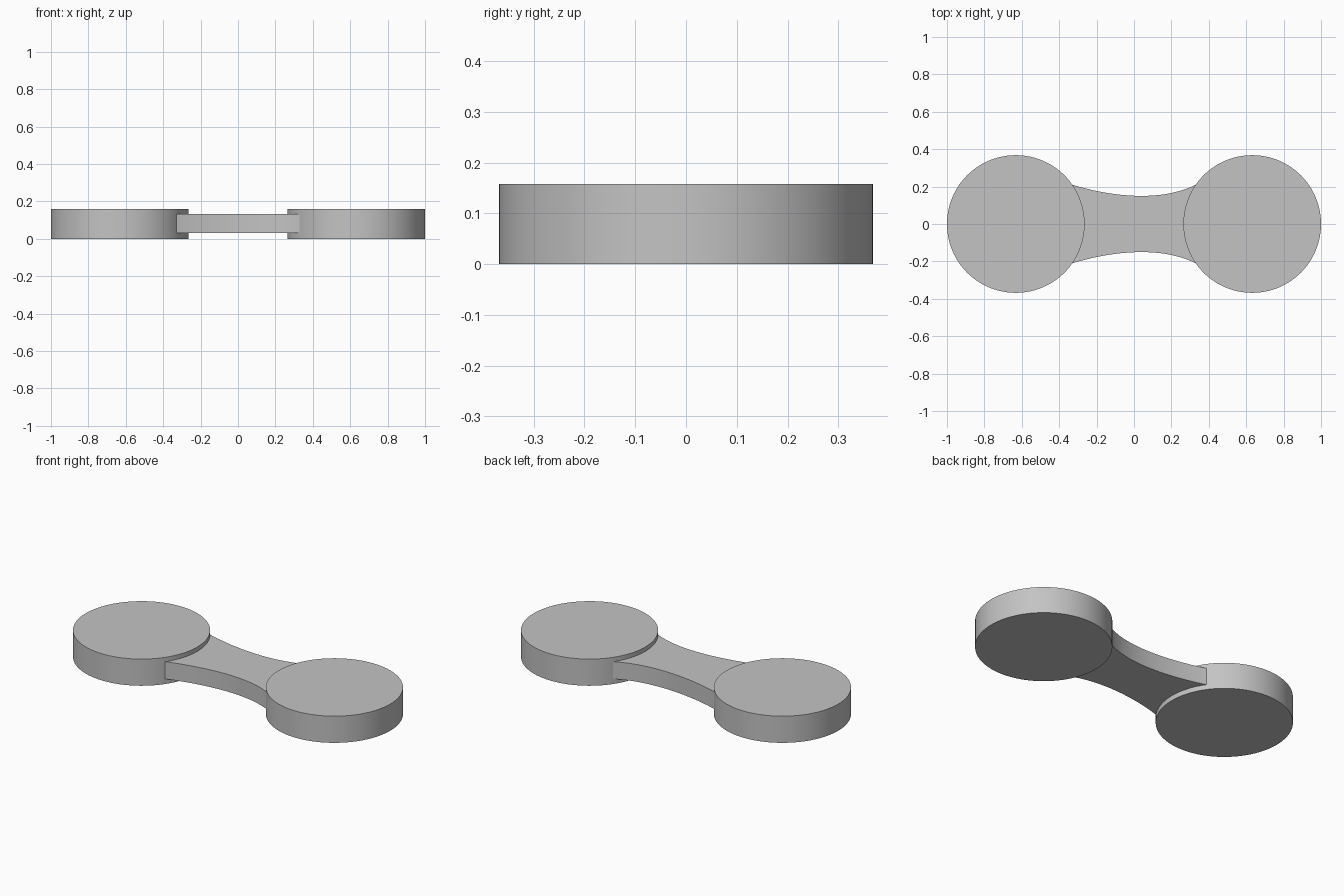
import bpy
import bmesh
from mathutils import Vector
from mathutils.geometry import interpolate_bezier

if "Cube" in bpy.data.objects:
    bpy.data.objects.remove(bpy.data.objects["Cube"])

RADIUS, HEIGHT = 0.368, 0.158
CENTRE = 1 - RADIUS
BRIDGE_LOW, BRIDGE_HIGH = 0.03, 0.132

grey = bpy.data.materials.new("light_grey")
grey.use_nodes = True
colour = (0.55, 0.55, 0.55, 1)
grey.diffuse_color = colour
grey.node_tree.nodes["Principled BSDF"].inputs["Base Color"].default_value = colour


def finish(obj, name):
    obj.name = name
    obj.data.name = name
    obj.data.materials.append(grey)
    bpy.ops.object.select_all(action="DESELECT")
    obj.select_set(True)
    bpy.context.view_layer.objects.active = obj
    bpy.ops.object.shade_smooth_by_angle(angle=0.6)


# Round end discs
for name, side in (("left_disc", 1), ("right_disc", -1)):
    bpy.ops.mesh.primitive_cylinder_add(
        vertices=96, radius=RADIUS, depth=HEIGHT,
        location=(side * CENTRE, 0, HEIGHT / 2))
    finish(bpy.context.object, name)

# Waisted bridge: one curved edge mirrored across the long axis
edge = interpolate_bezier(
    Vector((-0.333, 0.211, 0)), Vector((-0.17, 0.16, 0)),
    Vector((0.12, 0.105, 0)), Vector((0.33, 0.21, 0)), 33)
outline = [(p.x, -p.y) for p in edge] + [(p.x, p.y) for p in reversed(edge)]

bm = bmesh.new()
base = bm.faces.new([bm.verts.new((x, y, BRIDGE_LOW)) for x, y in outline])
top = bmesh.ops.extrude_face_region(bm, geom=[base], use_keep_orig=True)
raised = [v for v in top["geom"] if isinstance(v, bmesh.types.BMVert)]
bmesh.ops.translate(bm, verts=raised, vec=(0, 0, BRIDGE_HIGH - BRIDGE_LOW))
bmesh.ops.recalc_face_normals(bm, faces=bm.faces)
mesh = bpy.data.meshes.new("bridge")
bm.to_mesh(mesh)
bm.free()
bridge = bpy.data.objects.new("bridge", mesh)
bpy.context.collection.objects.link(bridge)
finish(bridge, "bridge")
